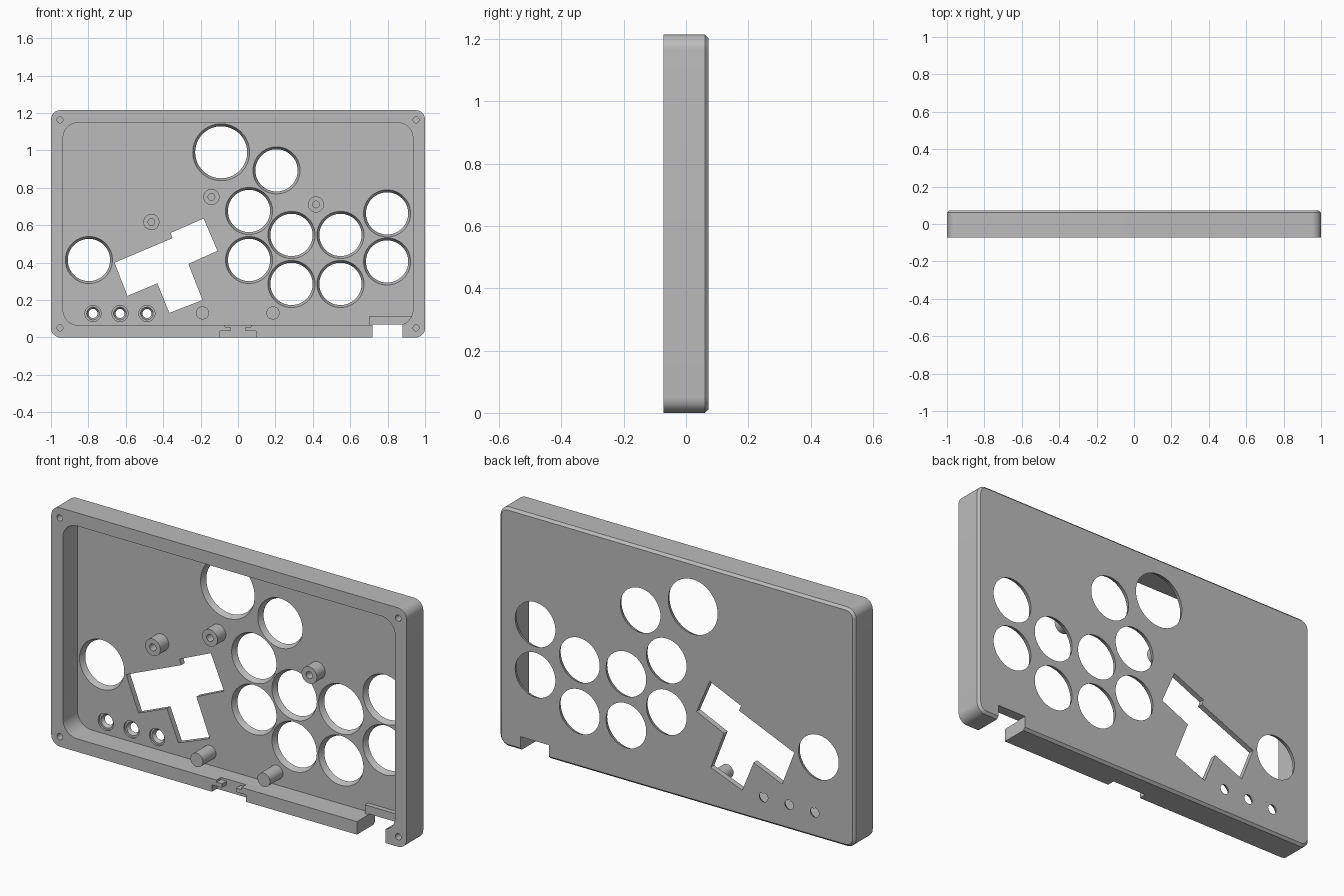
import bpy, bmesh, math

cube = bpy.data.objects.get("Cube")
if cube:
    bpy.data.objects.remove(cube)

FRONT, BACK, FLOOR = -0.0725, 0.0725, 0.0445   # depth planes; FLOOR is the inside of the panel
HEIGHT = 1.215

mat = bpy.data.materials.new("plain grey")
mat.use_nodes = True
mat.diffuse_color = (0.5, 0.5, 0.5, 1)
mat.node_tree.nodes["Principled BSDF"].inputs["Base Color"].default_value = (0.5, 0.5, 0.5, 1)


def loft(name, rings):
    """Closed solid through outlines [(points_xz, y), ...] stacked along y."""
    bm = bmesh.new()
    loops = [[bm.verts.new((x, y, z)) for x, z in pts] for pts, y in rings]
    n = len(loops[0])
    for a, b in zip(loops, loops[1:]):
        for i in range(n):
            bm.faces.new((a[i], a[(i + 1) % n], b[(i + 1) % n], b[i]))
    bm.faces.new(loops[0])
    bm.faces.new(loops[-1])
    bmesh.ops.recalc_face_normals(bm, faces=bm.faces)
    mesh = bpy.data.meshes.new(name)
    bm.to_mesh(mesh)
    bm.free()
    mesh.materials.append(mat)
    obj = bpy.data.objects.new(name, mesh)
    bpy.context.collection.objects.link(obj)
    return obj


def circle(x, z, r, n=64):
    return [(x + r * math.cos(2 * math.pi * i / n), z + r * math.sin(2 * math.pi * i / n)) for i in range(n)]


def rect(x0, x1, z0, z1):
    return [(x0, z0), (x1, z0), (x1, z1), (x0, z1)]


def rounded(x0, x1, z0, z1, r, n=10):
    corners = [(x1 - r, z1 - r), (x0 + r, z1 - r), (x0 + r, z0 + r), (x1 - r, z0 + r)]
    return [(cx + r * math.cos(a), cz + r * math.sin(a))
            for k, (cx, cz) in enumerate(corners)
            for a in [math.pi / 2 * (k + i / n) for i in range(n + 1)]]


def combine(tool, operation):
    """Apply a boolean to the case and drop the tool."""
    tool.hide_render = True
    mod = case.modifiers.new(operation, 'BOOLEAN')
    mod.operation, mod.solver, mod.object = operation, 'EXACT', tool
    bpy.context.view_layer.objects.active = case
    bpy.ops.object.modifier_apply(modifier=mod.name)
    bpy.data.objects.remove(tool)


def cut(rings):
    combine(loft("cutter", rings), 'DIFFERENCE')


def add(rings):
    combine(loft("addition", rings), 'UNION')


# Outer shell with a chamfered back edge, hollowed from the front
c = 0.012
shell = rounded(-1, 1, 0, HEIGHT, 0.05)
case = loft("controller_case", [(shell, FRONT), (shell, BACK - c),
                                (rounded(-1 + c, 1 - c, c, HEIGHT - c, 0.05 - c), BACK)])
inside = rounded(-0.935, 0.935, 0.066, 1.148, 0.08)
cut([(inside, -0.2), (inside, FLOOR)])

# Screw standoffs, each with a blind hole
for x, z in [(-0.142, 0.751), (-0.463, 0.617), (0.417, 0.711)]:
    tip = FLOOR - 0.068
    add([(circle(x, z, 0.043, 40), tip), (circle(x, z, 0.043, 40), FLOOR + 0.01)])
    cut([(circle(x, z, 0.018, 24), tip - 0.02), (circle(x, z, 0.018, 24), FLOOR - 0.01)])

# Plain support pins
for x in (-0.19, 0.187):
    add([(circle(x, 0.131, 0.035, 40), FLOOR - 0.105), (circle(x, 0.131, 0.035, 40), FLOOR + 0.01)])

# Lip around the cable notch, then the notch itself
lip = rect(0.70, 0.94, 0.03, 0.111)
add([(lip, FLOOR - 0.024), (lip, FLOOR + 0.01)])
notch = rect(0.72, 0.88, -0.1, 0.07)
cut([(notch, -0.2), (notch, 0.2)])

# Tapered button holes: x, z, radius at the inside
R = 0.126
buttons = [(-0.09, 0.99, 0.152), (0.206, 0.893, R), (-0.797, 0.414, R),
           (0.059, 0.676, R), (0.059, 0.414, R), (0.286, 0.548, R), (0.286, 0.286, R),
           (0.548, 0.548, R), (0.548, 0.286, R), (0.797, 0.663, R), (0.797, 0.406, R)]
for x, z, r in buttons:
    cut([(circle(x, z, r), FLOOR - 0.005), (circle(x, z, r), FLOOR),
         (circle(x, z, r - 0.013), BACK), (circle(x, z, r - 0.013), BACK + 0.02)])

# Small counterbored button holes
for x in (-0.775, -0.631, -0.487):
    cut([(circle(x, 0.128, r, 32), y) for r, y in
         [(0.043, FLOOR - 0.005), (0.043, FLOOR + 0.010), (0.034, FLOOR + 0.0101),
          (0.024, BACK), (0.024, BACK + 0.02)]])

# Tilted T-shaped window
window = [(-0.66, 0.40), (-0.35, 0.531), (-0.36, 0.559), (-0.184, 0.636), (-0.11, 0.463),
          (-0.265, 0.393), (-0.19, 0.20), (-0.367, 0.131), (-0.431, 0.289), (-0.591, 0.222)]
cut([(window, FLOOR - 0.005), (window, BACK + 0.02)])

# Socket recess in the front of the bottom wall
for x, z0, z1, y in [(0.096, -0.1, 0.035, -0.033), (0.04, 0.02, 0.08, -0.036), (0.07, 0.055, 0.08, -0.036)]:
    slot = rect(-x, x, z0, z1)
    cut([(slot, -0.2), (slot, y)])

# Corner screw holes
for x in (-0.952, 0.952):
    for z in (0.051, 1.163):
        cut([(circle(x, z, 0.016, 24), -0.2), (circle(x, z, 0.016, 24), 0.02)])

# Smooth the round walls, keep the edges sharp
bpy.ops.object.select_all(action='DESELECT')
case.select_set(True)
bpy.context.view_layer.objects.active = case
bpy.ops.object.shade_smooth_by_angle(angle=math.radians(20))
